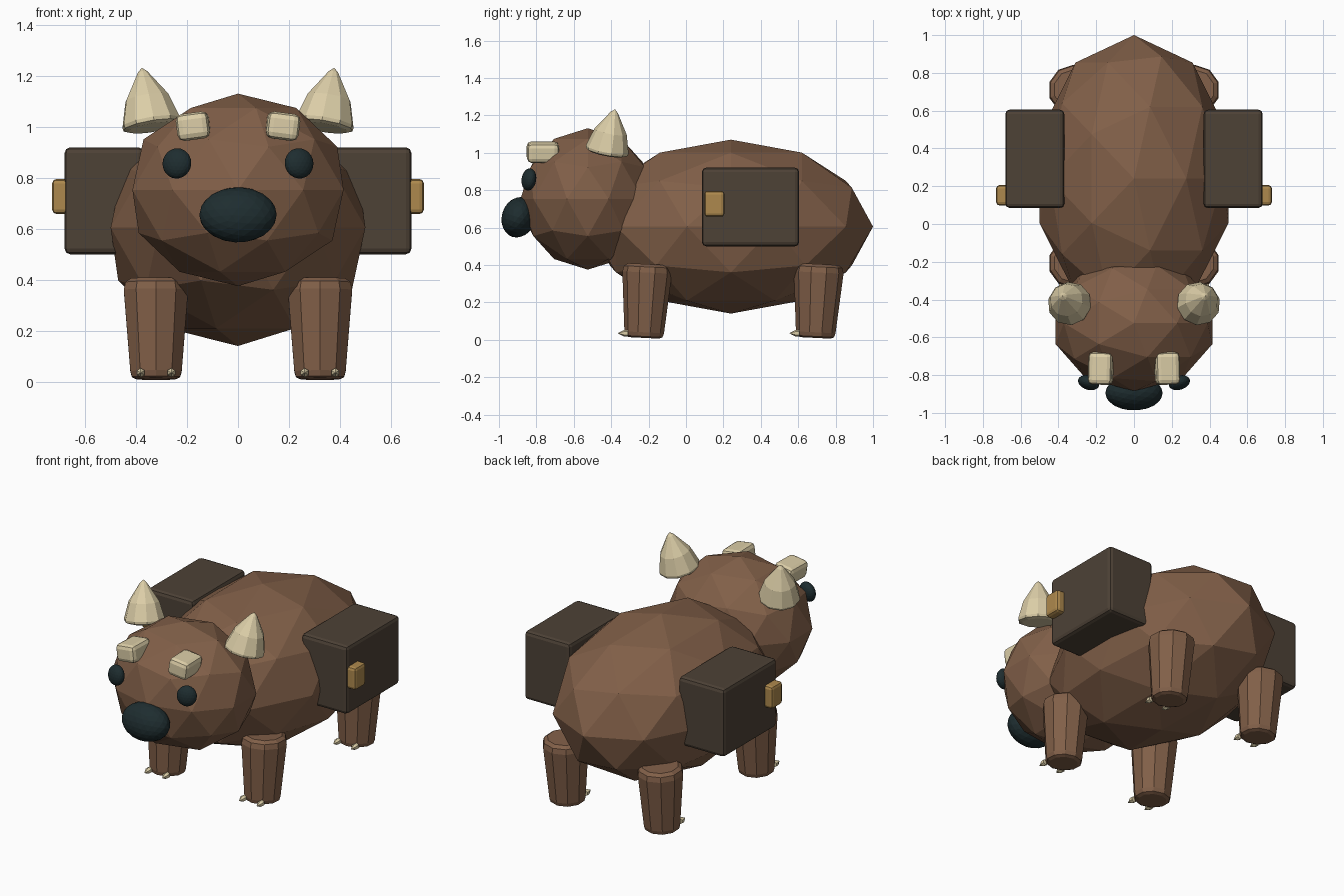
import bpy, bmesh, math
from mathutils import Matrix, Vector

if "Cube" in bpy.data.objects:
    bpy.data.objects.remove(bpy.data.objects["Cube"])


def colour(name, rgb):
    m = bpy.data.materials.new(name)
    m.diffuse_color = (*rgb, 1)
    m.use_nodes = True
    m.node_tree.nodes["Principled BSDF"].inputs["Base Color"].default_value = m.diffuse_color
    return m


BROWN = colour("brown_fur", (0.22, 0.115, 0.065))
IVORY = colour("ivory", (0.72, 0.62, 0.39))
LEATHER = colour("dark_leather", (0.075, 0.054, 0.037))
BRASS = colour("brass", (0.42, 0.25, 0.075))
BLACK = colour("blue_black", (0.013, 0.026, 0.029))


def finish(name, bm, mat, loc, rot=(0, 0, 0), bevel=0, segments=2):
    """Turn a bmesh into a placed object with a flat colour."""
    bmesh.ops.recalc_face_normals(bm, faces=bm.faces)
    me = bpy.data.meshes.new(name)
    bm.to_mesh(me)
    bm.free()
    me.materials.append(mat)
    ob = bpy.data.objects.new(name, me)
    ob.location = loc
    ob.rotation_euler = rot
    bpy.context.collection.objects.link(ob)
    if bevel:
        mod = ob.modifiers.new("rounded_edges", 'BEVEL')
        mod.width = bevel
        mod.segments = segments
        mod.limit_method = 'ANGLE'
        mod.angle_limit = math.radians(50)
    return ob


def ball(name, mat, loc, radii, detail=2, rot=(0, 0, 0)):
    bm = bmesh.new()
    bmesh.ops.create_icosphere(bm, subdivisions=detail, radius=1)
    bmesh.ops.scale(bm, vec=radii, verts=bm.verts)
    return finish(name, bm, mat, loc, rot)


def box(name, mat, loc, size, bevel, rot=(0, 0, 0)):
    bm = bmesh.new()
    bmesh.ops.create_cube(bm, size=1)
    bmesh.ops.scale(bm, vec=size, verts=bm.verts)
    return finish(name, bm, mat, loc, rot, bevel)


def lathe(name, mat, loc, profile, sides, rot=(0, 0, 0)):
    """Stack of rings (radius, height); a zero radius makes a point."""
    bm = bmesh.new()
    rings = []
    for r, z in profile:
        n = sides if r else 1
        rings.append([bm.verts.new((r * math.cos(a), r * math.sin(a), z))
                      for a in ((k + 0.5) * math.tau / sides for k in range(n))])
    for low, high in zip(rings, rings[1:]):
        for k in range(sides):
            j = (k + 1) % sides
            if len(high) == 1:
                bm.faces.new((low[k], low[j], high[0]))
            else:
                bm.faces.new((low[k], low[j], high[j], high[k]))
    for ring in (rings[0], rings[-1]):
        if len(ring) > 1:
            bm.faces.new(ring)
    return finish(name, bm, mat, loc, rot)


# Body, head and nose
ball("body", BROWN, (0, 0.24, 0.605), (0.526, 0.76, 0.465))
ball("head", BROWN, (0, -0.525, 0.753), (0.436, 0.36, 0.378))
ball("nose", BLACK, (0, -0.895, 0.655), (0.152, 0.09, 0.11), 3, (-0.3, 0, 0))

for s, side in ((-1, "left"), (1, "right")):
    # Face
    ball(f"eye_{side}", BLACK, (s * 0.24, -0.84, 0.857), (0.058, 0.037, 0.06), 3,
         (-0.15, 0, s * 0.3))
    box(f"brow_{side}", IVORY, (s * 0.176, -0.765, 1.003), (0.128, 0.172, 0.106),
        0.025, (0, s * 0.13, s * 0.03))

    # Horn leaning slightly out and back
    axis = Vector((s * 0.04, 0.045, 0.235))
    lean = axis.to_track_quat('Z', 'Y').to_euler()
    lathe(f"horn_{side}", IVORY, (s * 0.338, -0.425, 0.997),
          [(0.095, 0), (0.114, 0.008), (0.117, 0.022), (0.088, 0.12), (0.02, 0.225),
           (0, 0.243)], 10, lean)

    # Saddle box and clasp
    box(f"saddle_box_{side}", LEATHER, (s * 0.525, 0.345, 0.71), (0.312, 0.52, 0.42), 0.022)
    box(f"clasp_{side}", BRASS, (s * 0.695, 0.152, 0.727), (0.07, 0.108, 0.138), 0.018)

    # Legs, each with two claws
    for y, end in ((-0.225, "front"), (0.692, "back")):
        lathe(f"{end}_leg_{side}", BROWN, (s * 0.322, y, 0.01),
              [(0.08, 0), (0.099, 0.008), (0.106, 0.03), (0.133, 0.35), (0.126, 0.38),
               (0.104, 0.395)], 10, (-0.05, 0, 0))
        for k, dx in enumerate((-0.06, 0.06)):
            lathe(f"{end}_claw_{side}_{k + 1}", IVORY, (s * 0.322 + dx, y - 0.085, 0.035),
                  [(0.018, 0), (0.018, 0.02), (0, 0.055)], 6, (math.pi / 2, 0, 0))
